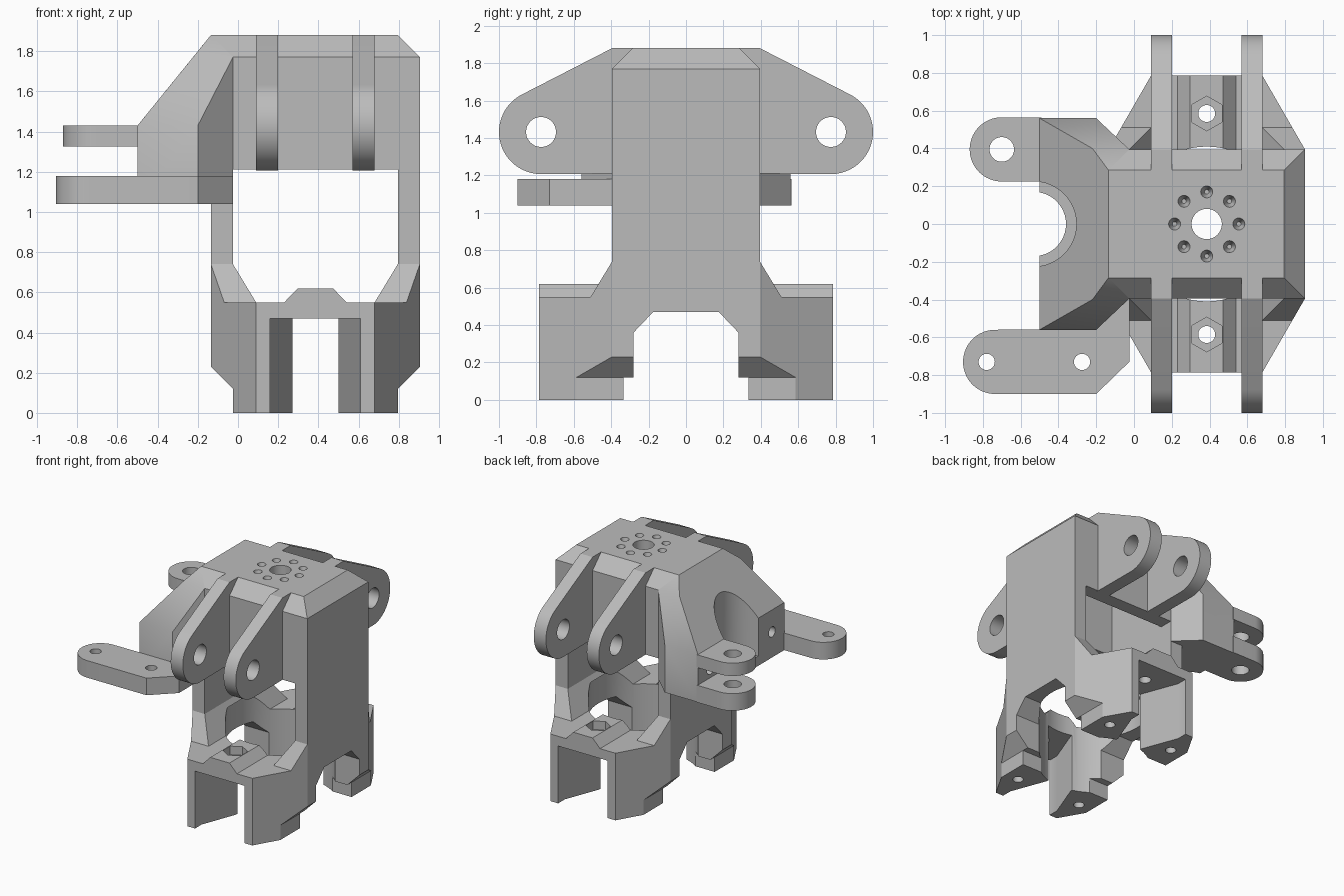
import bpy, bmesh, math
from mathutils import Vector

if "Cube" in bpy.data.objects:
    bpy.data.objects.remove(bpy.data.objects["Cube"], do_unlink=True)

grey = bpy.data.materials.new("light grey")
grey.use_nodes = True
grey.diffuse_color = (0.5, 0.5, 0.5, 1)
grey.node_tree.nodes["Principled BSDF"].inputs["Base Color"].default_value = (0.5, 0.5, 0.5, 1)
CX = 0.385  # body axis


def to_object(name, bm):
    bmesh.ops.recalc_face_normals(bm, faces=bm.faces)
    me = bpy.data.meshes.new(name)
    bm.to_mesh(me)
    bm.free()
    me.materials.append(grey)
    ob = bpy.data.objects.new(name, me)
    bpy.context.collection.objects.link(ob)
    return ob


def prism(name, pts, axis, lo, hi):
    """Extrude a 2D outline along an axis."""
    place = {"X": lambda a, b, t: (t, a, b), "Y": lambda a, b, t: (a, t, b),
             "Z": lambda a, b, t: (a, b, t)}[axis]
    bm = bmesh.new()
    rings = [[bm.verts.new(place(a, b, t)) for a, b in pts] for t in (lo, hi)]
    for ring in rings:
        bm.faces.new(ring)
    n = len(pts)
    for i in range(n):
        j = (i + 1) % n
        bm.faces.new((rings[0][i], rings[0][j], rings[1][j], rings[1][i]))
    return to_object(name, bm)


def arc(a, b, r, start=0, end=360, n=48):
    full = end - start == 360
    steps = n if full else n + 1
    return [(a + r * math.cos(math.radians(start + (end - start) * i / n)),
             b + r * math.sin(math.radians(start + (end - start) * i / n))) for i in range(steps)]


def hull(name, points):
    bm = bmesh.new()
    for p in points:
        bm.verts.new(p)
    res = bmesh.ops.convex_hull(bm, input=bm.verts)
    junk = {v for v in res["geom_interior"] if isinstance(v, bmesh.types.BMVert)}
    bmesh.ops.delete(bm, geom=list(junk), context="VERTS")
    return to_object(name, bm)


def cone(name, loc, r1, r2, depth):
    bm = bmesh.new()
    bmesh.ops.create_cone(bm, cap_ends=True, segments=24, radius1=r1, radius2=r2, depth=depth)
    bmesh.ops.translate(bm, vec=Vector(loc), verts=bm.verts)
    return to_object(name, bm)


def boolean(ob, cutter, op="DIFFERENCE"):
    m = ob.modifiers.new("bool", "BOOLEAN")
    m.operation, m.solver, m.object = op, "EXACT", cutter
    dg = bpy.context.evaluated_depsgraph_get()
    new = bpy.data.meshes.new_from_object(ob.evaluated_get(dg))
    ob.modifiers.clear()
    ob.data = new
    bpy.data.objects.remove(cutter, do_unlink=True)


def mirrored(half):
    """Close a half outline across its first coordinate."""
    return half + [(-a, b) for a, b in reversed(half)]


def about_axis(half):
    return [(a + CX, b) for a, b in mirrored(half)]


# Main housing: side outline limited by the front and plan outlines
body = prism("housing", mirrored([(.785, 0), (.785, .55), (.51, .55), (.395, .74),
                                  (.395, 1.77), (.285, 1.88)]), "X", -.3, 1.1)
boolean(body, prism("front_outline", [(-.025, -.1), (.795, -.1), (.795, .12), (.905, .23),
        (.905, 1.77), (.785, 1.89), (-.135, 1.89), (-.135, .23), (-.025, .12)],
        "Y", -1, 1), "INTERSECT")
boolean(body, prism("plan_outline", [(-.135, -.395), (.09, -.785), (.68, -.785), (.905, -.395),
        (.905, .395), (.68, .785), (.09, .785), (-.135, .395)], "Z", -.2, 2), "INTERSECT")

# Open chamber, hollow cap and round lower void
boolean(body, prism("chamber", about_axis([(.295, .55), (.41, .74), (.41, 1.21)]), "Y", -1, 1))
boolean(body, prism("cap_hollow", about_axis([(.41, 1.15), (.41, 1.77)]), "Y", -.285, .285))

# Raised nut bosses
for s in (-1, 1):
    lo, hi = sorted((s * .39, s * .785))
    boolean(body, prism("boss", about_axis([(.165, .53), (.155, .55), (.0875, .62)]),
                        "Y", lo, hi), "UNION")
boolean(body, prism("round_void", arc(CX, 0, .41, n=64), "Z", -.1, .7))

# Side arches between the feet
boolean(body, prism("arch", mirrored([(.335, -.1), (.335, .12), (.28, .12), (.28, .36),
                                      (.175, .47)]), "X", -.5, 1.3))

# Tapered slots, nut pockets and foot holes
for s in (-1, 1):
    boolean(body, prism("slot", [(.27, s * .3), (.27, s * .41), (.16, s * .70), (.16, s * .9),
            (.61, s * .9), (.61, s * .70), (.50, s * .41), (.50, s * .3)], "Z", -.1, .47))
    boolean(body, prism("bolt", arc(CX, s * .585, .045, n=24), "Z", .4, .7))
    boolean(body, prism("nut", arc(CX, s * .585, .092, 30, 390, 6), "Z", .55, .7))
    for x in (.09, .68):
        boolean(body, prism("foot_hole", arc(x, s * .53, .04, n=24), "Z", -.1, .2))

# Top bore and ring of eight dimples
boolean(body, prism("bore", arc(CX, 0, .08), "Z", 1.6, 2))
for x, y in arc(CX, 0, .17, n=8):
    boolean(body, cone("dimple", (x, y, 1.87), .012, .046, .12))
parts = [body]

# Four pivot ears
for side, s in (("front", -1), ("back", 1)):
    for name, x in (("right", .09), ("left", .57)):
        outline = [(.285, 1.21), (.285, 1.88), (.395, 1.88)] + arc(.775, 1.432, .225, 63, -90, 32)
        ear = prism(f"{side}_{name}_ear", [(s * y, z) for y, z in outline], "X", x, x + .11)
        boolean(ear, prism("pivot", arc(s * .775, 1.432, .08), "X", x - .1, x + .2))
        parts.append(ear)

# Side wing with counterbored round recess
pts = []
for s in (-1, 1):
    pts += [(-.5, s * .56, 1.04), (-.5, s * .56, 1.43), (-.2, s * .56, 1.04), (-.2, s * .56, 1.43),
            (-.025, s * .395, 1.04), (-.025, s * .395, 1.77), (-.22, s * .4, 1.775),
            (-.135, s * .285, 1.88)]
wing = hull("side_wing", pts)
boolean(wing, prism("recess", arc(-.53, 0, .225), "Z", 1.12, 2))
boolean(wing, prism("throat", arc(-.53, 0, .17), "Z", .9, 1.3))
for y in (-.4, .4):
    boolean(wing, prism("wing_hole", arc(y, 1.25, .042, n=24), "X", -.7, -.3))
parts.append(wing)

# Clevis lugs
for name, lo, hi in (("upper_lug", 1.325, 1.43), ("lower_lug", 1.04, 1.18)):
    lug = prism(name, [(-.49, .565)] + arc(-.7, .395, .17, 90, 270, 32) + [(-.49, .225)],
                "Z", lo, hi)
    boolean(lug, prism("lug_hole", arc(-.7, .395, .065), "Z", .9, 1.6))
    parts.append(lug)

# Long horn plate
horn = prism("horn_plate", [(-.2, -.555)] + arc(-.735, -.73, .17, 90, 270, 32) +
             [(-.2, -.9), (-.025, -.73), (-.025, -.395)], "Z", 1.04, 1.18)
for x in (-.78, -.275):
    boolean(horn, prism("horn_hole", arc(x, -.73, .043, n=24), "Z", .9, 1.3))
parts.append(horn)

# Smooth the curved surfaces, keep edges sharp
bpy.ops.object.select_all(action="DESELECT")
for ob in parts:
    ob.select_set(True)
bpy.context.view_layer.objects.active = body
bpy.ops.object.shade_smooth_by_angle(angle=math.radians(25))
